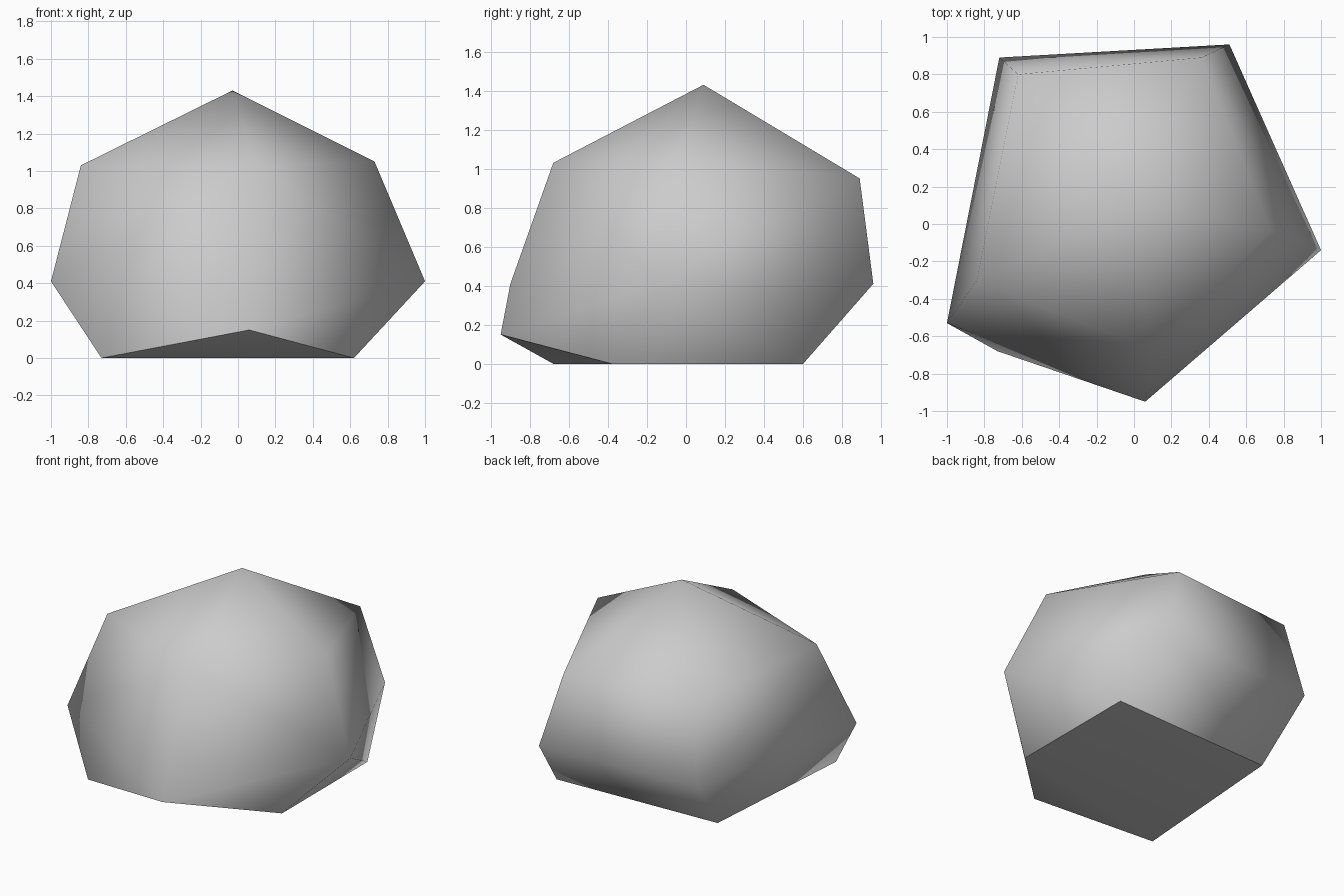
import bpy, bmesh, math

if "Cube" in bpy.data.objects:
    bpy.data.objects.remove(bpy.data.objects["Cube"])

# Uneven five-sided rings of the boulder, from base to crown
base = [(0.62, -0.38, 0), (0.62, 0.60, 0), (-0.64, 0.55, 0),
        (-0.73, -0.68, 0), (0.06, -0.95, 0.15)]
belly = [(1.0, -0.14, 0.41), (0.51, 0.96, 0.41), (-0.72, 0.89, 0.41),
         (-1.0, -0.53, 0.41), (0.07, -0.90, 0.41)]
shoulder = [(0.73, -0.03, 1.05), (0.36, 0.89, 0.95), (-0.62, 0.80, 0.95),
            (-0.84, -0.30, 1.03), (0.10, -0.68, 1.03)]
peak = [(-0.03, 0.09, 1.43)]

# Wrap the rings in a faceted skin
bm = bmesh.new()
for point in base + belly + shoulder + peak:
    bm.verts.new(point)
bmesh.ops.convex_hull(bm, input=bm.verts[:])
bmesh.ops.recalc_face_normals(bm, faces=bm.faces[:])

# Soft shading, with a crisp edge around the resting face
for face in bm.faces:
    face.smooth = True
for edge in bm.edges:
    down = [f.normal.z < -0.85 for f in edge.link_faces]
    edge.smooth = len(set(down)) == 1

mesh = bpy.data.meshes.new("boulder")
bm.to_mesh(mesh)
bm.free()
rock = bpy.data.objects.new("boulder", mesh)
bpy.context.collection.objects.link(rock)

stone = bpy.data.materials.new("stone_grey")
stone.diffuse_color = (0.6, 0.6, 0.6, 1)
stone.use_nodes = True
stone.node_tree.nodes["Principled BSDF"].inputs["Base Color"].default_value = stone.diffuse_color
mesh.materials.append(stone)
